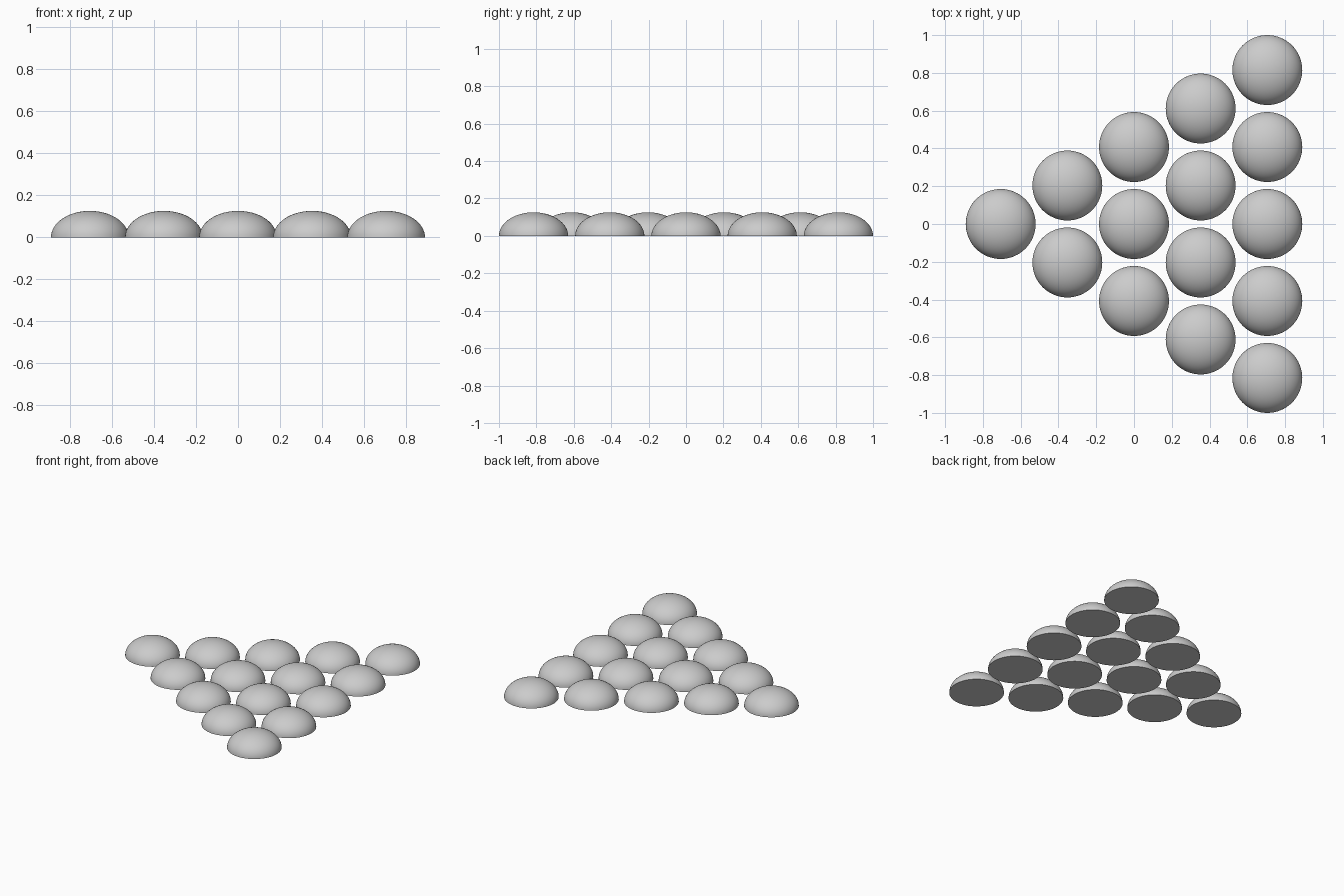
import bpy
import bmesh
import math

cube = bpy.data.objects.get("Cube")
if cube:
    bpy.data.objects.remove(cube, do_unlink=True)

RADIUS = 0.185
HEIGHT = 0.126
PITCH = 0.4075
ROWS = 5
SEGMENTS = 64
RINGS = 16

# Single plain grey
grey = bpy.data.materials.new("light grey")
grey.use_nodes = True
color = (0.6, 0.6, 0.6, 1)
grey.diffuse_color = color
grey.node_tree.nodes["Principled BSDF"].inputs["Base Color"].default_value = color


def dome_mesh():
    """Flattened half ball with a closed flat base."""
    bm = bmesh.new()
    bmesh.ops.create_uvsphere(bm, u_segments=SEGMENTS, v_segments=RINGS * 2, radius=1)
    lower = [v for v in bm.verts if v.co.z < -0.001]
    bmesh.ops.delete(bm, geom=lower, context="VERTS")
    rim = [e for e in bm.edges if e.is_boundary]
    bmesh.ops.contextual_create(bm, geom=rim)
    bmesh.ops.scale(bm, vec=(RADIUS, RADIUS, HEIGHT), verts=bm.verts)
    bmesh.ops.recalc_face_normals(bm, faces=bm.faces)
    # Smooth cap, flat base, sharp rim between them
    for f in bm.faces:
        f.smooth = len(f.verts) <= 4
    for e in bm.edges:
        e.smooth = all(f.smooth for f in e.link_faces)
    mesh = bpy.data.meshes.new("dome")
    bm.to_mesh(mesh)
    bm.free()
    mesh.materials.append(grey)
    return mesh


# Triangle of domes: one at the right tip, five along the left side
mesh = dome_mesh()
row_step = PITCH * math.sqrt(3) / 2
for row in range(ROWS):
    x = (row - (ROWS - 1) / 2) * row_step
    for i in range(row + 1):
        dome = bpy.data.objects.new(f"dome_row{row + 1}_{i + 1}", mesh)
        dome.location = (x, (i - row / 2) * PITCH, 0)
        bpy.context.collection.objects.link(dome)
